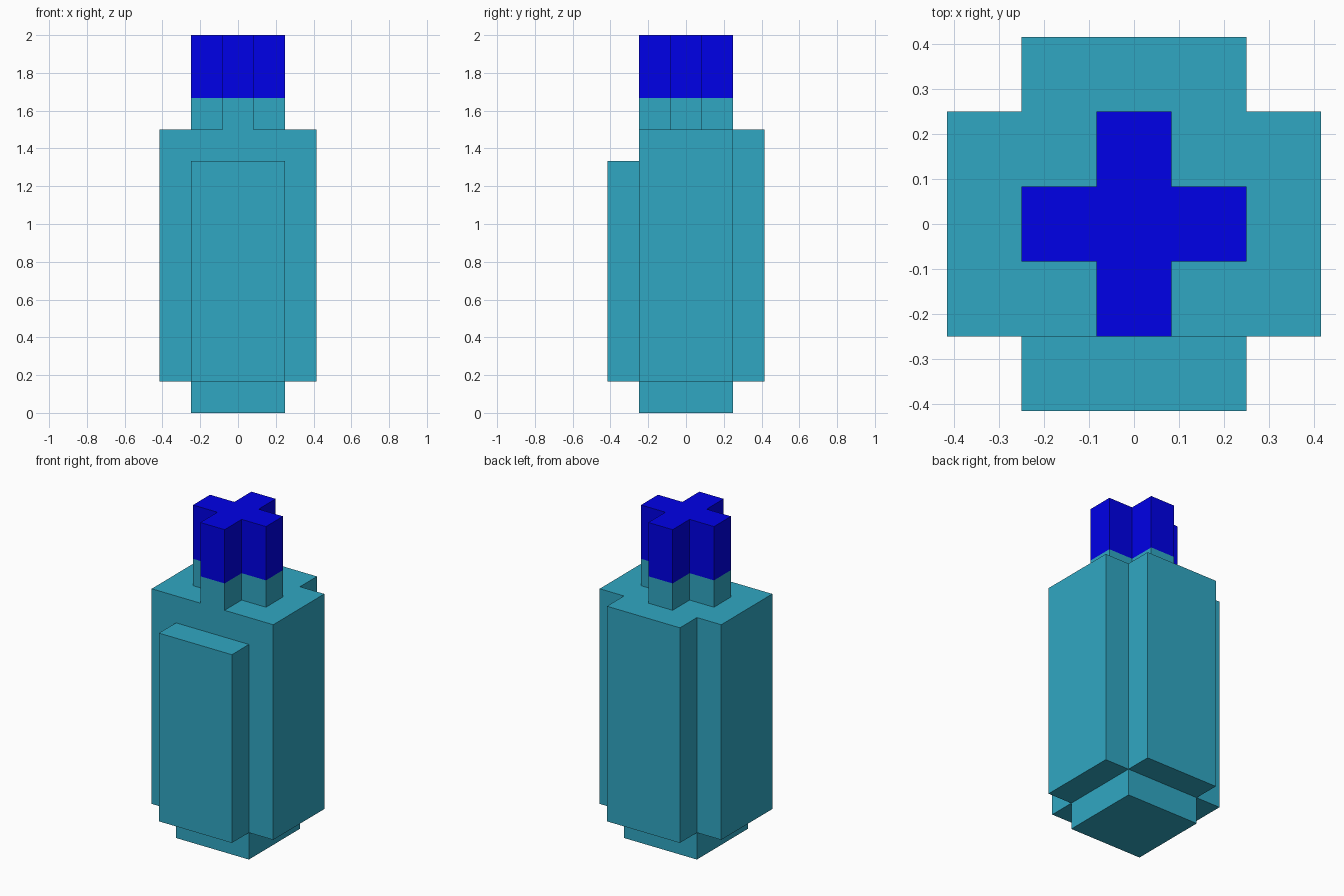
import bpy
import bmesh
from itertools import product
from mathutils import Vector

cube = bpy.data.objects.get("Cube")
if cube:
    bpy.data.objects.remove(cube)

UNIT = 1 / 6  # edge length of one block


def material(name, colour):
    mat = bpy.data.materials.new(name)
    mat.use_nodes = True
    mat.diffuse_color = colour
    mat.node_tree.nodes["Principled BSDF"].inputs["Base Color"].default_value = colour
    return mat


def box(x, y, z):
    """Blocks filling half-open index ranges."""
    return set(product(range(*x), range(*y), range(*z)))


def cross(z):
    return box((1, 4), (2, 3), z) | box((2, 3), (1, 4), z)


teal = material("teal", (0.03, 0.39, 0.545, 1))
blue = material("deep blue", (0, 0, 0.8, 1))

# Each part is a set of blocks on a five by five plan, twelve high
parts = {
    "base": (box((1, 4), (1, 4), (0, 1)), teal),
    "body": (box((0, 5), (1, 4), (1, 9)) | box((1, 4), (4, 5), (1, 9)), teal),
    "front_panel": (box((1, 4), (0, 1), (1, 8)), teal),
    "neck": (cross((9, 10)), teal),
    "cap": (cross((10, 12)), blue),
}
solid = set().union(*(blocks for blocks, _ in parts.values()))


def build(name, blocks, mat):
    bm = bmesh.new()
    for cell in sorted(blocks):
        for axis, side in product(range(3), (0, 1)):
            neighbour = list(cell)
            neighbour[axis] += 2 * side - 1
            if tuple(neighbour) in solid:
                continue  # hidden between blocks
            corners = []
            for a, b in ((0, 0), (1, 0), (1, 1), (0, 1)):
                p = Vector(cell)
                p[axis] += side
                p[(axis + 1) % 3] += a
                p[(axis + 2) % 3] += b
                corners.append(bm.verts.new((p - Vector((2.5, 2.5, 0))) * UNIT))
            bm.faces.new(corners if side else corners[::-1])
    # Weld the blocks and merge flat areas into single faces
    bmesh.ops.remove_doubles(bm, verts=bm.verts, dist=0.001)
    bmesh.ops.dissolve_limit(bm, angle_limit=0.01, verts=bm.verts, edges=bm.edges)
    mesh = bpy.data.meshes.new(name)
    bm.to_mesh(mesh)
    bm.free()
    mesh.materials.append(mat)
    bpy.context.collection.objects.link(bpy.data.objects.new(name, mesh))


for part, (blocks, mat) in parts.items():
    build(part, blocks, mat)
